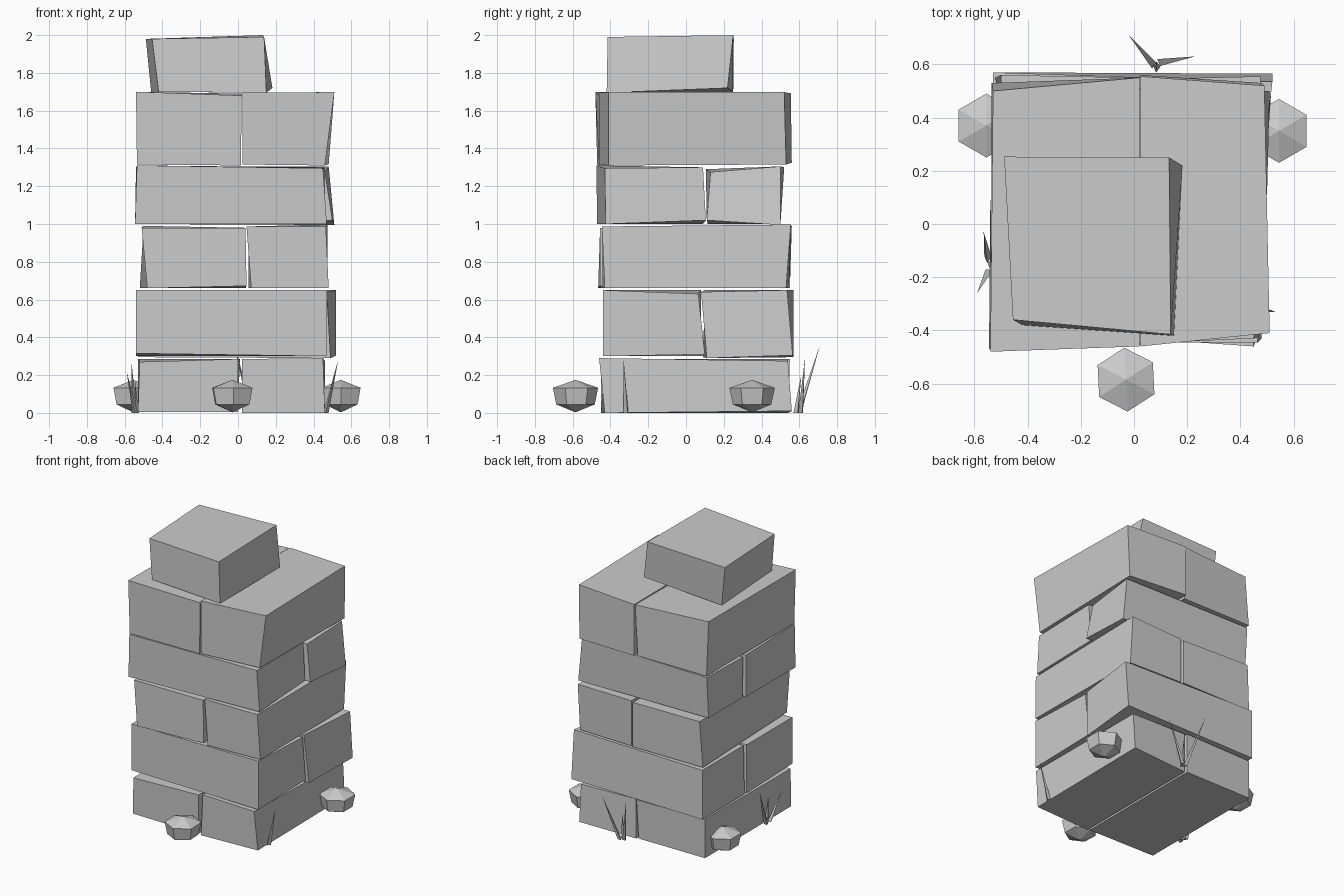
import bpy, bmesh, math
from mathutils import Vector

stone = bpy.data.materials.new("stone grey")
stone.diffuse_color = (0.6, 0.6, 0.6, 1)


def finish(name, bm):
    bmesh.ops.recalc_face_normals(bm, faces=bm.faces[:])
    mesh = bpy.data.meshes.new(name)
    bm.to_mesh(mesh)
    bm.free()
    mesh.materials.append(stone)
    ob = bpy.data.objects.new(name, mesh)
    bpy.context.collection.objects.link(ob)
    return ob


def brick(name, xs, ys, zs, **nudges):
    """Box from its bounds; corners named L/R, F/B, D/T (down/top) are nudged."""
    bm = bmesh.new()
    bmesh.ops.create_cube(bm, size=1)
    for v in bm.verts:
        i, j, k = (int(c > 0) for c in v.co)
        key = "LR"[i] + "FB"[j] + "DT"[k]
        v.co = Vector((xs[i], ys[j], zs[k])) + Vector(nudges.get(key, (0, 0, 0)))
    return finish(name, bm)


def rock(name, x, y, turn):
    """Squashed six-sided pebble."""
    bm = bmesh.new()
    bmesh.ops.create_uvsphere(bm, u_segments=6, v_segments=3, radius=1)
    for v in bm.verts:
        up = v.co.z > 0
        if abs(v.co.z) > 0.9:
            v.co = (0, 0, 0.175 if up else 0.003)
        else:
            a = math.atan2(v.co.y, v.co.x) + turn
            r = 0.12 if up else 0.102
            v.co = (r * math.cos(a), r * math.sin(a), 0.133 if up else 0.045)
        v.co += Vector((x, y, 0))
    return finish(name, bm)


def blade(name, base, tip, radius=0.016):
    """Thin three-sided grass spike."""
    bm = bmesh.new()
    foot = [bm.verts.new((base[0] + radius * math.cos(a),
                          base[1] + radius * math.sin(a), 0))
            for a in (0.4, 0.4 + math.tau / 3, 0.4 + 2 * math.tau / 3)]
    top = bm.verts.new(tip)
    bm.faces.new(foot)
    for i in range(3):
        bm.faces.new((foot[i], foot[(i + 1) % 3], top))
    return finish(name, bm)


# Course 1: two bricks side by side
brick("course1_left", (-0.53, 0.0), (-0.45, 0.54), (0.005, 0.285),
      LFT=(0.01, 0, -0.015), LFD=(0, 0.01, 0), RBT=(0.01, 0.01, 0))
brick("course1_right", (0.02, 0.46), (-0.45, 0.54), (0.0, 0.285),
      RFT=(-0.01, -0.01, 0.005), RFD=(0, 0.02, 0), RBD=(0, 0.02, 0.01),
      LFT=(0, 0.02, 0), RBT=(0, 0, -0.01))

# Course 2: front and back bricks
brick("course2_front", (-0.54, 0.47), (-0.44, 0.08), (0.30, 0.65),
      LFD=(0, 0, 0.015), RBT=(0, -0.015, -0.02), RBD=(0, 0.02, 0.01))
brick("course2_back", (-0.53, 0.51), (0.09, 0.57), (0.295, 0.65),
      RFT=(-0.04, -0.01, -0.01), RFD=(-0.02, 0.02, -0.005),
      RBT=(0.01, -0.035, 0), RBD=(0.01, -0.005, 0.01), LFT=(0, 0.01, 0))

# Course 3: side by side again
brick("course3_left", (-0.50, 0.04), (-0.455, 0.55), (0.66, 0.98),
      LFT=(-0.01, 0, 0), LFD=(0.02, -0.01, 0), LBT=(0, 0.01, 0.01),
      RFD=(0.005, 0, 0.012), LBD=(-0.02, 0, 0))
brick("course3_right", (0.055, 0.475), (-0.445, 0.545), (0.66, 0.987),
      RFT=(-0.01, 0, 0), RFD=(0.005, 0.015, 0), LFD=(0.015, 0, 0),
      RBT=(0, 0.01, 0.01), RBD=(0, -0.015, 0), LFT=(-0.01, 0, 0))

# Course 4: front and back bricks
brick("course4_front", (-0.54, 0.46), (-0.45, 0.09), (1.0, 1.30),
      LFT=(0.005, -0.025, 0.01), LFD=(-0.005, -0.02, 0),
      RFT=(-0.01, 0.02, -0.005), RFD=(0.01, 0.025, 0), RBD=(0, 0.015, 0.02))
brick("course4_back", (-0.53, 0.48), (0.115, 0.50), (1.0, 1.29),
      RFT=(-0.02, 0.015, -0.015), RFD=(0.02, -0.005, 0.02),
      RBT=(0, 0, 0.015), RBD=(0.03, 0, -0.005), LFT=(0, -0.01, 0),
      LBT=(0, 0.02, 0.01))

# Course 5: side by side again
brick("course5_left", (-0.535, 0.015), (-0.47, 0.53), (1.315, 1.69),
      LFT=(-0.005, -0.01, 0.01), LBT=(0.005, -0.03, 0.005),
      RBT=(0.005, 0.02, 0), RFT=(0.005, 0.01, -0.01), RFD=(0, 0.01, -0.005))
brick("course5_right", (0.025, 0.48), (-0.46, 0.54), (1.315, 1.695),
      RFT=(0.03, 0.05, 0.003), RFD=(-0.02, 0.05, -0.005),
      RBT=(0.01, -0.02, 0.003), RBD=(0, -0.01, 0.0),
      LBT=(0, 0.015, -0.003), LBD=(0, 0.02, 0.01))

# Lone capping brick
brick("cap_brick", (-0.46, 0.15), (-0.40, 0.25), (1.70, 1.99),
      LFT=(0.005, 0.04, -0.01), LFD=(0.04, 0.02, 0), LBT=(-0.028, 0.003, -0.01),
      RFT=(-0.012, -0.015, 0), RFD=(0, -0.02, -0.005),
      RBT=(-0.018, 0, 0.01), RBD=(0.032, -0.03, 0.02))

# Pebbles around the foot
rock("pebble_front", -0.03, -0.585, 0.05)
rock("pebble_right", 0.545, 0.35, 0.0)
rock("pebble_left", -0.555, 0.37, 0.0)

# Grass tufts
tufts = {
    "back_grass": [((0.07, 0.60), (-0.02, 0.71, 0.36)),
                   ((0.10, 0.61), (0.23, 0.63, 0.29)),
                   ((0.085, 0.585), (0.085, 0.61, 0.20))],
    "left_grass": [((-0.55, -0.13), (-0.565, -0.03, 0.28)),
                   ((-0.545, -0.18), (-0.59, -0.26, 0.22)),
                   ((-0.54, -0.15), (-0.545, -0.16, 0.17))],
    "right_grass": [((0.465, -0.315), (0.53, -0.33, 0.28))],
}
for tuft, blades in tufts.items():
    for n, (base, tip) in enumerate(blades, 1):
        blade(f"{tuft}_{n}", base, tip)
